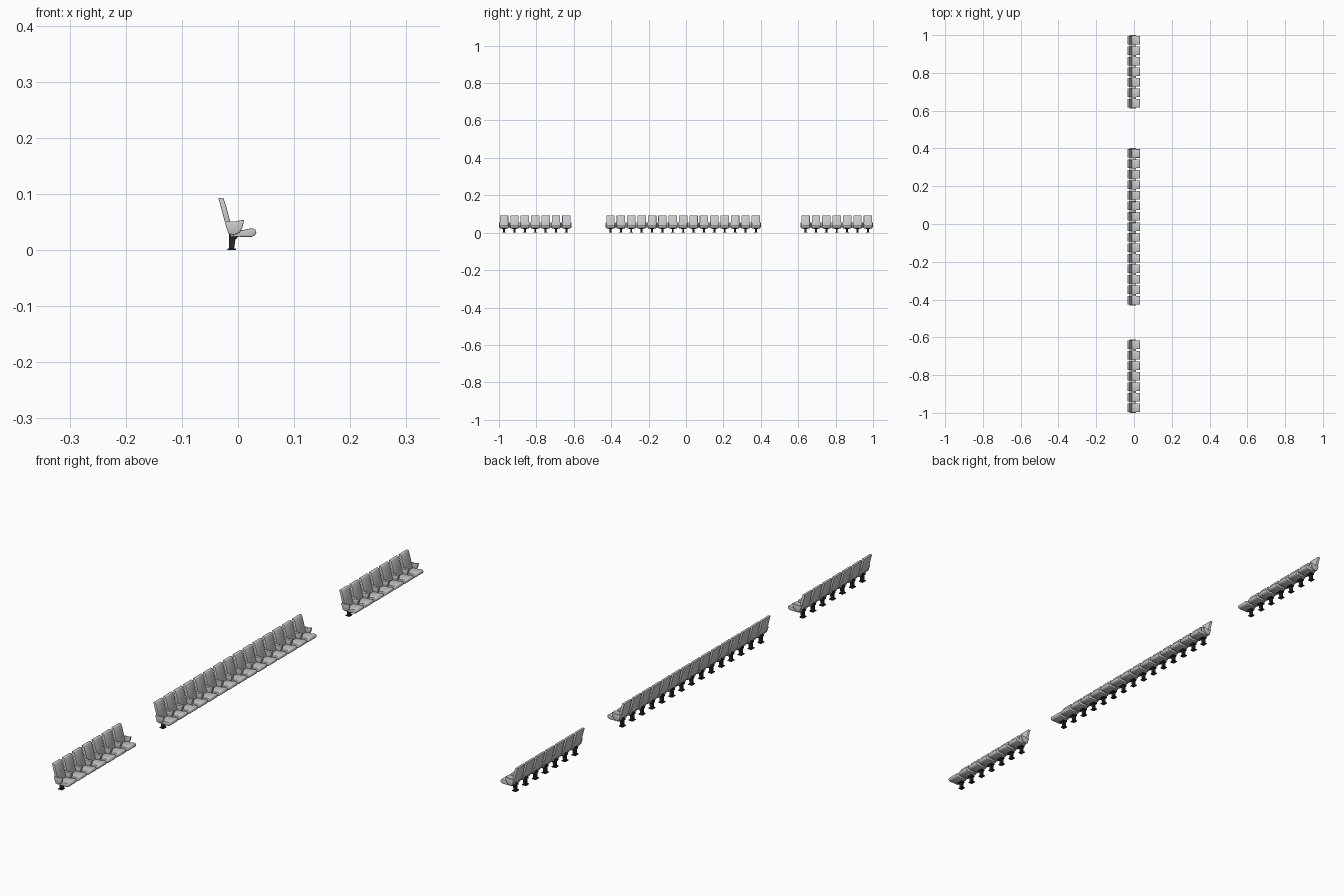
import bpy, bmesh, math

if "Cube" in bpy.data.objects:
    bpy.data.objects.remove(bpy.data.objects["Cube"])

PITCH = 0.0555
dark = bpy.data.materials.new("dark_metal")
dark.diffuse_color = (0.02, 0.02, 0.02, 1)
dark.use_nodes = True
dark.node_tree.nodes["Principled BSDF"].inputs["Base Color"].default_value = dark.diffuse_color


def slab(name, profile, y0, y1, bevel=0.0, segs=2, mat=None):
    """Extrude an (x, z) profile from y0 to y1 and round its edges."""
    bm = bmesh.new()
    face = bm.faces.new([bm.verts.new((x, y0, z)) for x, z in profile])
    ext = bmesh.ops.extrude_face_region(bm, geom=[face])
    bmesh.ops.translate(bm, vec=(0, y1 - y0, 0),
                        verts=[v for v in ext["geom"] if isinstance(v, bmesh.types.BMVert)])
    bmesh.ops.recalc_face_normals(bm, faces=bm.faces)
    if bevel:
        edges = [e for e in bm.edges if e.calc_face_angle() > math.radians(30)]
        bmesh.ops.bevel(bm, geom=edges, offset=bevel, segments=segs,
                        profile=0.5, affect='EDGES')
    me = bpy.data.meshes.new(name)
    bm.to_mesh(me)
    bm.free()
    for p in me.polygons:
        p.use_smooth = True
    me.set_sharp_from_angle(angle=math.radians(40))
    if mat:
        me.materials.append(mat)
    return me


# one chair, facing +x
backrest = slab("backrest", [(-0.035, 0.093), (-0.026, 0.093), (-0.021, 0.078),
                             (-0.009, 0.032), (-0.017, 0.032), (-0.024, 0.052)],
                -0.0225, 0.0225, 0.0015)
cushion = slab("seat_cushion", [(-0.014, 0.024), (0.024, 0.0235), (0.030, 0.026),
                                (0.033, 0.031), (0.031, 0.037), (0.024, 0.039),
                                (0.010, 0.036), (-0.014, 0.034)],
               -0.0228, 0.0228, 0.002)
arm_profile = [(-0.024, 0.051), (-0.006, 0.051), (0.011, 0.054), (0.008, 0.041),
               (0.003, 0.031), (-0.008, 0.027), (-0.017, 0.029)]
arms = [slab("armrest", arm_profile, *ys, 0.0012)
        for ys in ((-0.0278, -0.0215), (0.0215, 0.0278))]
leg = slab("leg", [(-0.016, 0.002), (-0.007, 0.002), (-0.003, 0.030), (-0.016, 0.030)],
           -0.005, 0.005, mat=dark)
foot = slab("foot_plate", [(-0.019, 0), (-0.004, 0), (-0.004, 0.003), (-0.019, 0.003)],
            -0.009, 0.009, mat=dark)
bracket = slab("seat_bracket", [(-0.016, 0.020), (-0.003, 0.020), (0.002, 0.026), (-0.016, 0.026)],
               -0.011, 0.011, mat=dark)

# three rows of chairs: (centre y, number of chairs)
for centre, count in ((-0.806, 7), (-0.015, 15), (0.806, 7)):
    for i in range(count):
        y = centre + (i - (count - 1) / 2) * PITCH
        for me in [backrest, cushion, leg, foot, bracket] + arms:
            ob = bpy.data.objects.new(me.name, me)
            ob.location.y = y
            bpy.context.collection.objects.link(ob)
